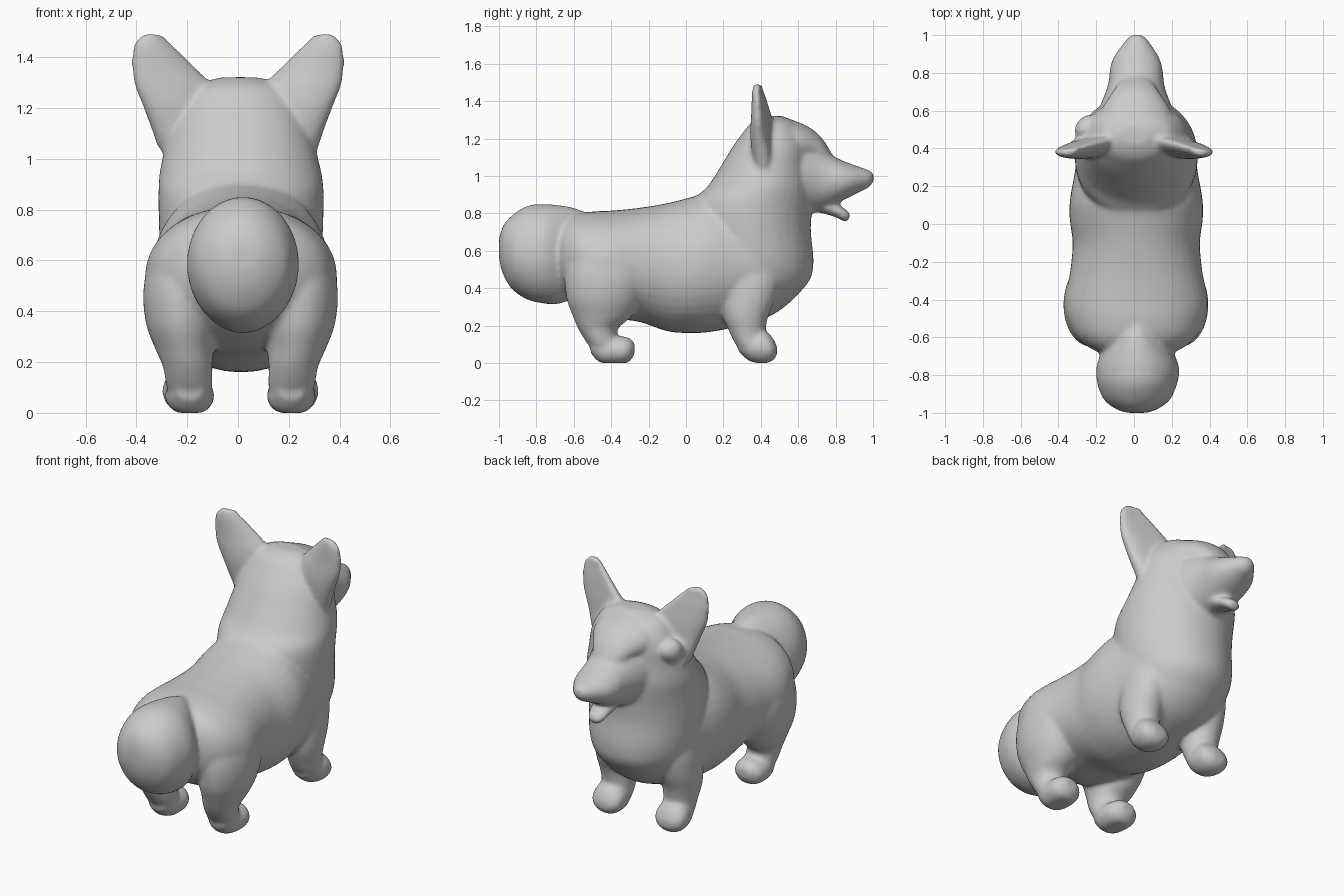
import bpy, bmesh
from math import cos, sin, pi, copysign

SEG = 40


def power(v, e):
    return copysign(abs(v) ** e, v)


def smooth_rows(rows, steps=5):
    """Catmull-Rom interpolation between the given sections."""
    out = []
    for i in range(len(rows) - 1):
        p0, p1, p2, p3 = rows[max(i - 1, 0)], rows[i], rows[i + 1], rows[min(i + 2, len(rows) - 1)]
        for s in range(steps):
            t = s / steps
            out.append([0.5 * (2 * b + (c - a) * t + (2 * a - 5 * b + 4 * c - d) * t ** 2
                               + (3 * b - a - 3 * c + d) * t ** 3)
                        for a, b, c, d in zip(p0, p1, p2, p3)])
    return out + [list(rows[-1])]


def loft(name, rows, axis, e=1.0, shear=0.0, cup=0.0, mirror=False, offset=0.0):
    """Rows are (position, low, high, centre x, half width); axis is 'y' or 'z'."""
    bm = bmesh.new()
    for side in ((1, -1) if mirror else (1,)):
        rings = []
        for pos, lo, hi, cx, rx in smooth_rows(rows):
            ring = []
            for k in range(SEG):
                a = 2 * pi * k / SEG
                c = power(cos(a), e)
                x = cx + max(rx, 0.004) * c
                v = (lo + hi) / 2 + max((hi - lo) / 2, 0.004) * power(sin(a), e)
                if axis == 'y':
                    co = (side * x + offset, pos, max(v, 0.0))
                else:
                    co = (side * x + offset, v + shear * (x - cx) + cup * c * c, max(pos, 0.0))
                ring.append(bm.verts.new(co))
            rings.append(ring)
        for r, q in zip(rings, rings[1:]):
            for k in range(SEG):
                n = (k + 1) % SEG
                bm.faces.new((r[k], r[n], q[n], q[k]))
        bm.faces.new(rings[0][::-1])
        bm.faces.new(rings[-1])
    bmesh.ops.recalc_face_normals(bm, faces=bm.faces)
    me = bpy.data.meshes.new(name)
    bm.to_mesh(me)
    bm.free()
    ob = bpy.data.objects.new(name, me)
    bpy.context.collection.objects.link(ob)
    return ob


# Torso, rump to breast
torso = loft("dog_body", [
    (-.70, .50, .65, .012, .10), (-.67, .40, .74, .012, .22), (-.60, .33, .79, .012, .315),
    (-.50, .27, .81, .012, .365), (-.40, .24, .815, .012, .378), (-.25, .22, .83, .012, .35),
    (-.10, .17, .855, .012, .337), (.02, .16, .885, .012, .352), (.12, .165, .91, .012, .352),
    (.25, .19, .89, .012, .33), (.45, .25, .85, .012, .29), (.60, .37, .75, .01, .19),
    (.66, .5, .65, .01, .08)], 'y', e=.95)

# Chest, neck and skull
neck = loft("neck", [
    (.30, .20, .50, .01, .18), (.36, .15, .59, .01, .23), (.45, .08, .665, .01, .28),
    (.55, .03, .682, .012, .31), (.70, .02, .668, .012, .322), (.80, .02, .672, .012, .325),
    (.88, .05, .68, .012, .325), (.95, .12, .68, .01, .318), (1.05, .185, .67, .008, .295),
    (1.15, .245, .665, .006, .27), (1.22, .295, .64, .005, .235), (1.285, .35, .59, .005, .18),
    (1.32, .42, .52, .005, .08)], 'z')

# Muzzle and nose
muzzle = loft("muzzle", [
    (.52, .82, 1.25, .01, .21), (.62, .80, 1.21, .01, .19), (.70, .81, 1.17, .01, .16),
    (.76, .83, 1.125, .012, .145), (.82, .86, 1.09, .012, .14), (.88, .89, 1.066, .012, .122),
    (.94, .92, 1.045, .014, .083), (.98, .94, 1.03, .015, .053), (1.003, .97, 1.015, .015, .025)], 'y')

# Brow ridge and small side tuft
brow = loft("brow", [
    (.46, 1.08, 1.325, .01, .20), (.55, 1.06, 1.305, .01, .195), (.62, 1.07, 1.28, .01, .175),
    (.69, 1.07, 1.24, .01, .13), (.74, 1.06, 1.185, .01, .095), (.785, 1.04, 1.11, .01, .05)], 'y')
tuft = loft("cheek_tuft", [
    (.44, 1.10, 1.16, -.26, .04), (.49, 1.07, 1.20, -.265, .05), (.54, 1.08, 1.19, -.255, .045),
    (.575, 1.12, 1.16, -.24, .02)], 'y')

# Cupped ears, wide at the inner root
ears = loft("ears", [
    (1.04, .38, .45, .26, .055), (1.10, .36, .47, .235, .10), (1.20, .35, .46, .232, .14),
    (1.28, .352, .45, .25, .155), (1.34, .355, .435, .282, .135), (1.40, .355, .42, .313, .106),
    (1.45, .355, .405, .335, .077), (1.482, .36, .40, .34, .048), (1.495, .365, .39, .341, .025)],
    'z', e=.9, shear=-.2, cup=.015, mirror=True)

# Round bushy tail
tail = loft("tail", [
    (-1.0, .56, .66, .015, .05), (-.98, .48, .73, .015, .11), (-.93, .395, .79, .016, .175),
    (-.85, .34, .84, .017, .21), (-.77, .32, .85, .02, .22), (-.69, .315, .845, .018, .195),
    (-.60, .35, .83, .015, .14), (-.50, .45, .79, .015, .08)], 'y')

# Hind legs: thigh, shank and paw
thighs = loft("hind_legs", [
    (.02, -.46, -.33, .19, .06), (.10, -.525, -.36, .20, .09), (.18, -.575, -.365, .208, .097),
    (.25, -.605, -.29, .22, .115), (.35, -.64, -.235, .232, .14), (.48, -.65, -.20, .235, .148),
    (.60, -.63, -.22, .215, .14), (.70, -.58, -.28, .18, .10)], 'z', mirror=True, offset=.01)
hind_paws = loft("hind_paws", [
    (-.51, .05, .13, .20, .05), (-.45, -.005, .15, .198, .085), (-.37, -.01, .145, .20, .097),
    (-.31, 0, .138, .202, .085), (-.275, .045, .11, .203, .04)], 'y', mirror=True, offset=.01)

# Front legs and paws
front_legs = loft("front_legs", [
    (.03, .32, .41, .205, .07), (.10, .265, .42, .205, .088), (.17, .23, .425, .205, .095),
    (.25, .20, .44, .21, .105), (.35, .185, .48, .21, .11), (.48, .18, .50, .21, .10),
    (.58, .24, .44, .21, .06)], 'z', mirror=True, offset=.01)
front_paws = loft("front_paws", [
    (.28, .06, .13, .205, .05), (.34, .01, .17, .207, .085), (.41, -.005, .18, .21, .098),
    (.46, .01, .14, .21, .085), (.487, .04, .09, .21, .04)], 'y', mirror=True, offset=.01)

# Tongue and lower lip
tongue = loft("tongue", [
    (.68, .81, .90, .01, .06), (.75, .795, .875, .01, .07), (.81, .775, .85, .01, .062),
    (.85, .755, .825, .01, .05), (.877, .77, .805, .01, .025)], 'y')

# Fuse everything into one soft skin
bpy.ops.object.select_all(action='DESELECT')
for ob in (torso, neck, muzzle, brow, tuft, ears, tail, thighs, hind_paws,
           front_legs, front_paws, tongue):
    ob.select_set(True)
bpy.context.view_layer.objects.active = torso
bpy.ops.object.join()
remesh = torso.modifiers.new("fuse", 'REMESH')
remesh.mode = 'VOXEL'
remesh.voxel_size = 0.011
soften = torso.modifiers.new("soften", 'SMOOTH')
soften.factor = 0.5
soften.iterations = 14
for m in ("fuse", "soften"):
    bpy.ops.object.modifier_apply(modifier=m)
bpy.ops.object.shade_smooth()
